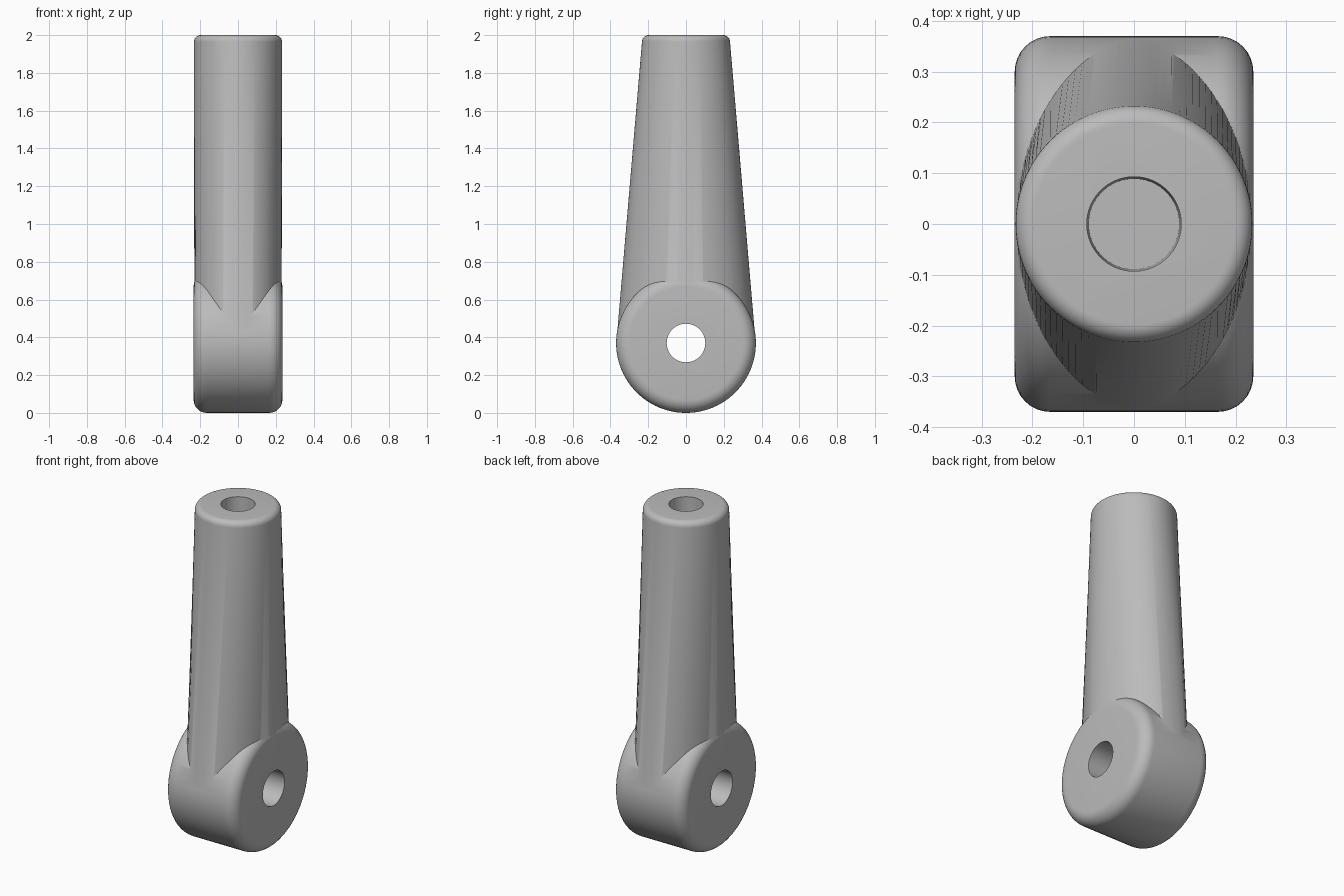
import bpy
from math import sin, cos, pi, radians
from mathutils import Matrix

cube = bpy.data.objects.get("Cube")
if cube:
    bpy.data.objects.remove(cube)

SEG = 96
R_EYE, HALF_W, R_TOP = 0.37, 0.235, 0.235

grey = bpy.data.materials.new("plain grey")
grey.use_nodes = True
grey.diffuse_color = (0.5, 0.5, 0.5, 1)
grey.node_tree.nodes["Principled BSDF"].inputs["Base Color"].default_value = (0.5, 0.5, 0.5, 1)


def loft(name, rings):
    """Closed solid through elliptical rings given as (rx, ry, z), low to high."""
    verts = [(rx * cos(2 * pi * i / SEG), ry * sin(2 * pi * i / SEG), z)
             for rx, ry, z in rings for i in range(SEG)]
    faces = [(k * SEG + i, k * SEG + (i + 1) % SEG,
              (k + 1) * SEG + (i + 1) % SEG, (k + 1) * SEG + i)
             for k in range(len(rings) - 1) for i in range(SEG)]
    faces.append(tuple(reversed(range(SEG))))
    faces.append(tuple(range(len(verts) - SEG, len(verts))))
    mesh = bpy.data.meshes.new(name)
    mesh.from_pydata(verts, [], faces)
    mesh.materials.append(grey)
    obj = bpy.data.objects.new(name, mesh)
    bpy.context.collection.objects.link(obj)
    return obj


def rounded_rim(r, z, fillet, steps=8):
    """Rings of a quarter-round edge from the side wall up to the flat end."""
    angles = [pi / 2 * i / steps for i in range(steps + 1)]
    return [(r - fillet * (1 - cos(a)),) * 2 + (z - fillet * (1 - sin(a)),) for a in angles]


def combine(target, other, operation):
    """Apply a boolean and remove the helper solid."""
    mod = target.modifiers.new(operation.lower(), "BOOLEAN")
    mod.object, mod.operation, mod.solver = other, operation, "EXACT"
    bpy.ops.object.select_all(action="DESELECT")
    bpy.context.view_layer.objects.active = target
    target.select_set(True)
    bpy.ops.object.modifier_apply(modifier=mod.name)
    bpy.data.objects.remove(other)


to_x_axis = Matrix.Translation((0, 0, R_EYE)) @ Matrix.Rotation(pi / 2, 4, "Y")

# Tapered shaft, oval at the eye and round at the top
lever = loft("lever_arm", [(0.231, 0.368, 0.38)] + rounded_rim(R_TOP - 0.002, 2, 0.035))

# Rounded eye disc lying across the x axis
rim = rounded_rim(R_EYE, HALF_W, 0.07)
eye = loft("eye_disc", [(rx, ry, -z) for rx, ry, z in reversed(rim)] + rim)
eye.data.transform(to_x_axis)
combine(lever, eye, "UNION")

# Pin hole through the eye
pin = loft("pin_hole_cutter", [(0.102, 0.102, -0.5), (0.102, 0.102, 0.5)])
pin.data.transform(to_x_axis)
combine(lever, pin, "DIFFERENCE")

# Blind socket in the top with a slight taper
socket = loft("socket_cutter", [(0.089, 0.089, 1.5), (0.093, 0.093, 2.0), (0.093, 0.093, 2.1)])
combine(lever, socket, "DIFFERENCE")

bpy.ops.object.shade_smooth_by_angle(angle=radians(30))
